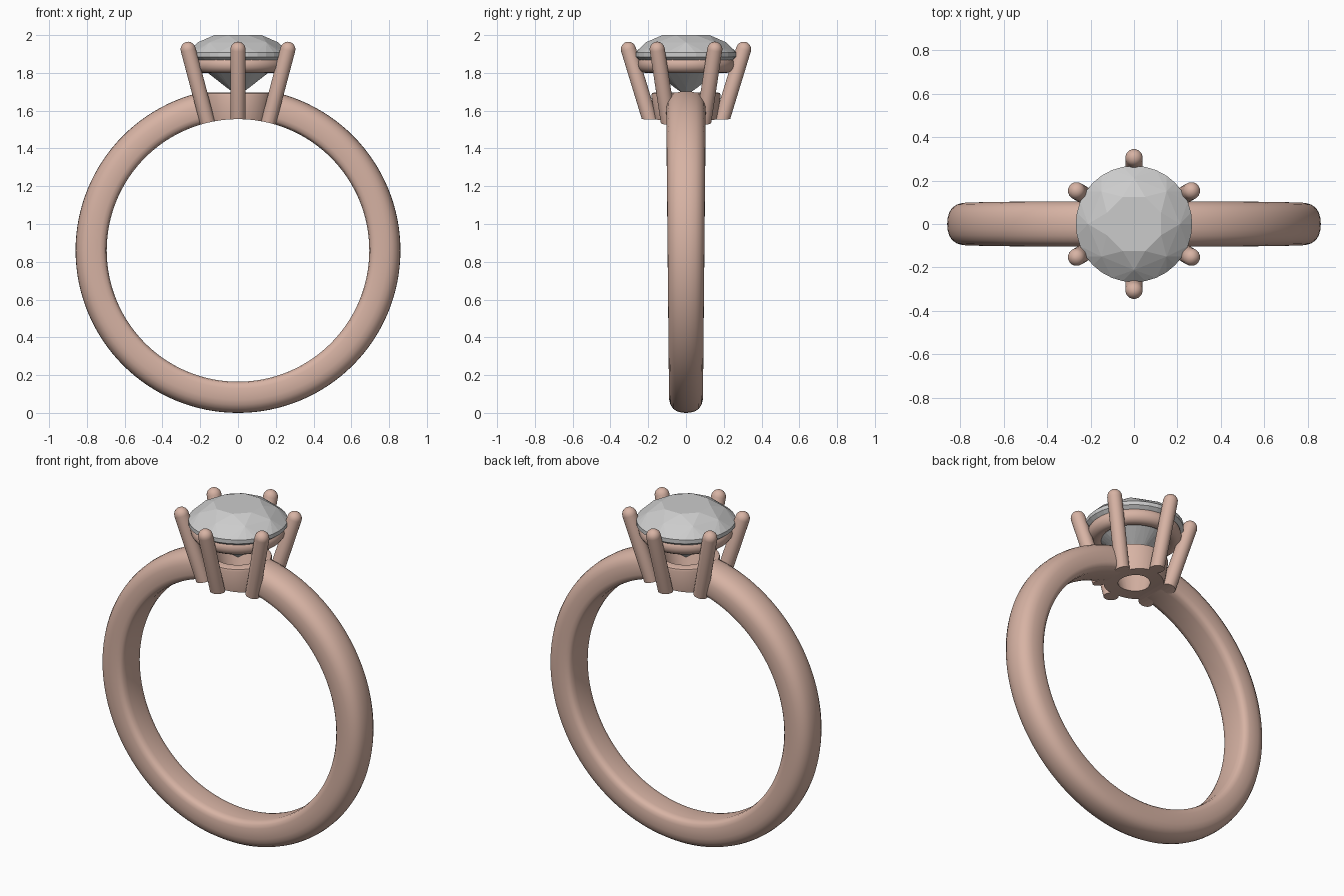
import bpy, bmesh, math
from mathutils import Vector

if "Cube" in bpy.data.objects:
    bpy.data.objects.remove(bpy.data.objects["Cube"])

CZ, R_IN, R_OUT = 0.86, 0.695, 0.86   # band centre height and radii

metal = bpy.data.materials.new("rose_metal")
metal.diffuse_color = (0.68, 0.45, 0.37, 1)
metal.use_nodes = True
metal.node_tree.nodes["Principled BSDF"].inputs["Base Color"].default_value = metal.diffuse_color


def make_object(name, bm, mat=None, smooth=True):
    bmesh.ops.recalc_face_normals(bm, faces=bm.faces)
    me = bpy.data.meshes.new(name)
    bm.to_mesh(me)
    bm.free()
    ob = bpy.data.objects.new(name, me)
    bpy.context.collection.objects.link(ob)
    if mat:
        me.materials.append(mat)
    bpy.ops.object.select_all(action='DESELECT')
    bpy.context.view_layer.objects.active = ob
    ob.select_set(True)
    if smooth:
        bpy.ops.object.shade_smooth_by_angle(angle=math.radians(40))
    return ob


def bridge(bm, rings, closed=False):
    """Join rings of vertices with quads."""
    pairs = list(zip(rings, rings[1:])) + ([(rings[-1], rings[0])] if closed else [])
    for a, b in pairs:
        for i in range(len(a)):
            j = (i + 1) % len(a)
            bm.faces.new((a[i], a[j], b[j], b[i]))


def lathe(name, profile, n=48, closed=True):
    """Revolve (r, z) points around z; open profiles get end caps."""
    bm = bmesh.new()
    rings = [[bm.verts.new((r * math.cos(2 * math.pi * i / n), r * math.sin(2 * math.pi * i / n), z))
              for i in range(n)] for r, z in profile]
    bridge(bm, rings, closed)
    if not closed:
        bm.faces.new(rings[0])
        bm.faces.new(rings[-1])
    return make_object(name, bm, metal)


# Band: rounded section swept round the finger, open under the setting
half = [(0, .55), (.03, .8), (.1, .93), (.22, .99), (.4, 1), (.58, .99), (.74, .91), (.87, .75), (.95, .52), (.99, .26)]
section = half + [(1, 0)] + [(u, -v) for u, v in reversed(half)]
bm = bmesh.new()
rings, gap, steps = [], 0.2, 120
for k in range(steps + 1):
    a = gap + (2 * math.pi - 2 * gap) * k / steps
    w = 0.0975 + 0.0075 * math.cos(a)
    ring = []
    for u, v in section:
        r = R_IN + (R_OUT - R_IN) * u
        ring.append(bm.verts.new((r * math.sin(a), v * w, CZ + r * math.cos(a))))
    rings.append(ring)
bridge(bm, rings)
bm.faces.new(rings[0])
bm.faces.new(rings[-1])
make_object("band", bm, metal)

# Setting base: tapered hollow cup
cup = lathe("setting_base", [(.07, 1.5), (.155, 1.5), (.184, 1.68), (.18, 1.692), (.17, 1.696), (.13, 1.696)])

# Gallery ring under the stone
lathe("gallery_ring", [(.21 + .045 * math.cos(t * math.pi / 8), 1.845 + .046 * math.sin(t * math.pi / 8))
                       for t in range(16)], 64)

# Six leaning prongs with round tips
prongs = []
for k in range(6):
    a = math.radians(30 + 60 * k)
    d = Vector((math.cos(a), math.sin(a), 0))
    low, high = d * .175 + Vector((0, 0, 1.5)), d * .305 + Vector((0, 0, 1.925))
    length = (high - low).length
    prof = [(.04, 0), (.04, length)] + [(.04 * math.cos(math.radians(t)), length + .04 * math.sin(math.radians(t)))
                                        for t in (18, 36, 54, 72, 86)]
    p = lathe(f"prong_{k + 1}", prof, 24, closed=False)
    p.rotation_euler = (high - low).to_track_quat('Z', 'Y').to_euler()
    p.location = low
    prongs.append(p)

# Trim the base and prongs flush with the finger hole
bpy.ops.mesh.primitive_cylinder_add(vertices=192, radius=R_IN, depth=1, location=(0, 0, CZ),
                                    rotation=(math.pi / 2, 0, 0))
cutter = bpy.context.object
cutter.name = "finger_cutter"
cutter.hide_render = True
for ob in [cup] + prongs:
    m = ob.modifiers.new("trim", 'BOOLEAN')
    m.operation, m.solver, m.object = 'DIFFERENCE', 'EXACT', cutter
    bpy.context.view_layer.objects.active = ob
    # trim before any smoothing modifier
    bpy.ops.object.modifier_move_to_index(modifier="trim", index=0)
    bpy.ops.object.modifier_apply(modifier="trim")
bpy.data.objects.remove(cutter)

# Round brilliant stone: facets from the hull of its corner rings
bm = bmesh.new()
for n, r, z, off in [(8, .135, 2.0, 0), (8, .212, 1.962, .5), (32, .268, 1.908, 0),
                     (32, .268, 1.885, 0), (8, .06, 1.722, .5)]:
    for i in range(n):
        a = 2 * math.pi * (i + off) / n + math.pi / 8
        bm.verts.new((r * math.cos(a), r * math.sin(a), z))
bm.verts.new((0, 0, 1.68))
bmesh.ops.convex_hull(bm, input=bm.verts)
make_object("gemstone", bm, smooth=False)
